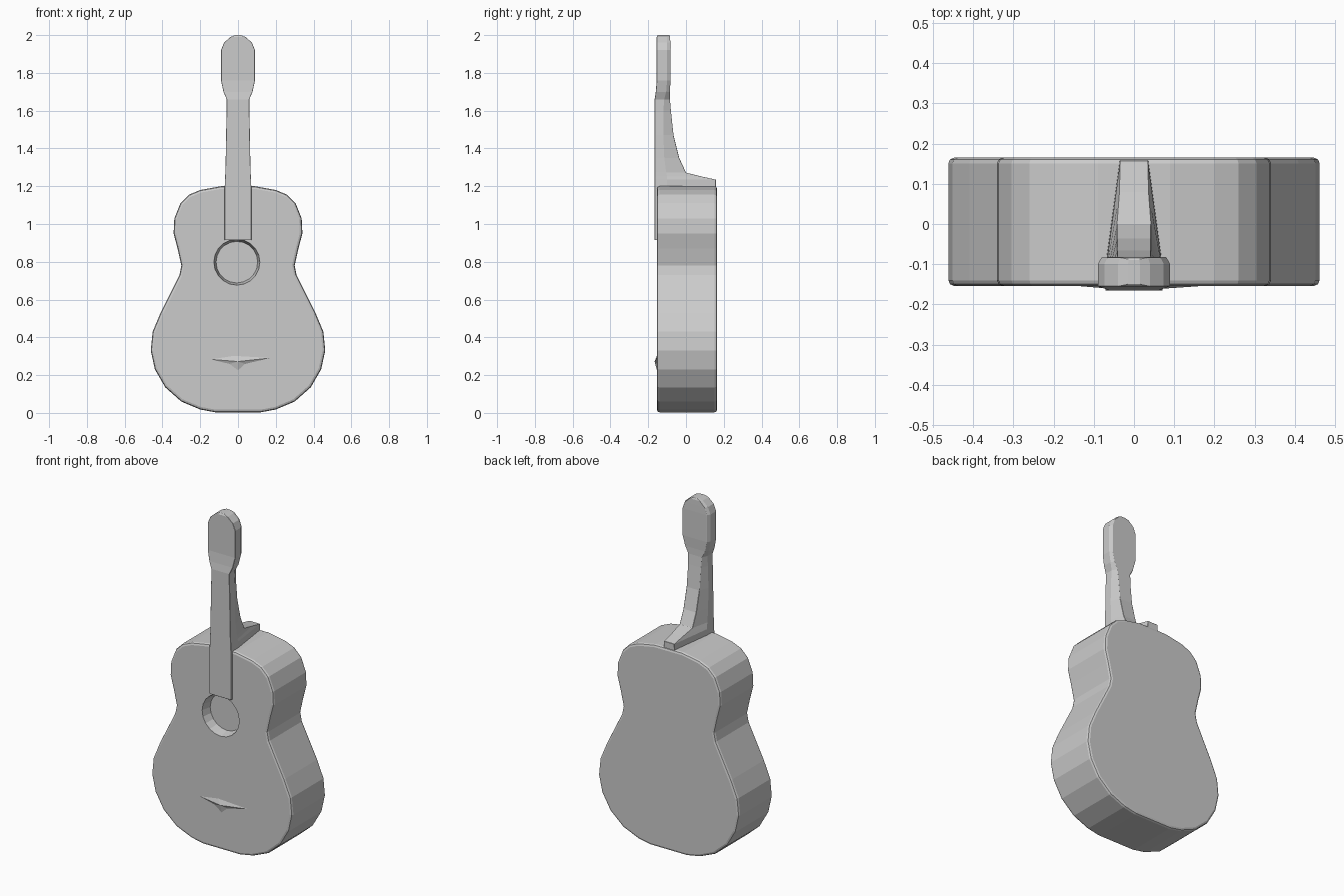
import bpy, bmesh, math
from mathutils import Matrix, Vector

old = bpy.data.objects.get("Cube")
if old:
    bpy.data.objects.remove(old)

# One plain grey for the whole instrument
grey = bpy.data.materials.new("plain_grey")
grey.use_nodes = True
grey.diffuse_color = (0.6, 0.6, 0.6, 1)
grey.node_tree.nodes["Principled BSDF"].inputs["Base Color"].default_value = (0.6, 0.6, 0.6, 1)


def make_object(name, bm):
    bmesh.ops.recalc_face_normals(bm, faces=bm.faces)
    mesh = bpy.data.meshes.new(name)
    bm.to_mesh(mesh)
    bm.free()
    mesh.materials.append(grey)
    obj = bpy.data.objects.new(name, mesh)
    bpy.context.collection.objects.link(obj)
    return obj


def loft(name, rings):
    """Skin closed rings of points and cap both ends."""
    bm = bmesh.new()
    loops = [[bm.verts.new(p) for p in ring] for ring in rings]
    for a, b in zip(loops, loops[1:]):
        for i in range(len(a)):
            j = (i + 1) % len(a)
            bm.faces.new((a[i], a[j], b[j], b[i]))
    bm.faces.new(loops[0])
    bm.faces.new(loops[-1])
    return make_object(name, bm)


def add_bevel(obj, width, segments, angle):
    bevel = obj.modifiers.new("soft_edges", "BEVEL")
    bevel.width = width
    bevel.segments = segments
    bevel.limit_method = "ANGLE"
    bevel.angle_limit = math.radians(angle)


# Body: mirrored half outline, extruded front to back
half = [(0.12, 0.003), (0.2, 0.018), (0.3, 0.06), (0.385, 0.135), (0.44, 0.23),
        (0.462, 0.33), (0.452, 0.43), (0.41, 0.53), (0.35, 0.65), (0.31, 0.73),
        (0.3, 0.78), (0.32, 0.87), (0.341, 0.95), (0.337, 1.03), (0.305, 1.11),
        (0.26, 1.155), (0.2, 1.18), (0.09, 1.2)]
outline = half + [(-x, z) for x, z in reversed(half)]
body = loft("body", [[(x, y, z) for x, z in outline] for y in (-0.154, 0.165)])
add_bevel(body, 0.014, 2, 50)

# Sound hole: shallow tapered recess cut into the front
bm = bmesh.new()
bmesh.ops.create_cone(bm, cap_ends=True, segments=20, radius1=0.134, radius2=0.11, depth=0.12)
bmesh.ops.transform(bm, verts=bm.verts, matrix=Matrix.Translation((-0.006, -0.155, 0.798))
                    @ Matrix.Rotation(math.radians(-90), 4, "X"))
cutter = make_object("sound_hole_cutter", bm)
cutter.hide_render = True
cut = body.modifiers.new("sound_hole", "BOOLEAN")
cut.operation = "DIFFERENCE"
cut.object = cutter
cut.solver = "EXACT"

# Bake the cut so that the cutter can go
bpy.context.view_layer.update()
baked = bpy.data.meshes.new_from_object(body.evaluated_get(bpy.context.evaluated_depsgraph_get()))
body.modifiers.clear()
body.data = baked
bpy.data.objects.remove(cutter)


# Neck, heel and headstock share a six-sided section stacked upward
def section(z, front_w, back_w, front_y, mid_y, back_y):
    right = [(front_w, front_y, z), (front_w, mid_y, z), (back_w, back_y, z)]
    return right + [(-x, y, h) for x, y, h in reversed(right)]


fingerboard = [section(z, 0.071, 0.071, -0.166, -0.14, -0.13) for z in (0.915, 1.17)]
neck = [section(*s) for s in (
    (1.18, 0.071, 0.036, -0.166, -0.1, 0.158),
    (1.235, 0.069, 0.034, -0.166, -0.1, 0.158),
    (1.252, 0.068, 0.036, -0.166, -0.1, 0.08),
    (1.272, 0.067, 0.042, -0.166, -0.105, 0.0),
    (1.35, 0.065, 0.042, -0.166, -0.115, -0.036),
    (1.47, 0.063, 0.042, -0.166, -0.12, -0.066),
    (1.6, 0.06, 0.042, -0.166, -0.12, -0.08),
    (1.66, 0.06, 0.045, -0.166, -0.115, -0.085))]
headstock = [section(*s) for s in (
    (1.7, 0.077, 0.065, -0.16, -0.105, -0.085),
    (1.76, 0.09, 0.08, -0.155, -0.1, -0.082),
    (1.92, 0.09, 0.08, -0.155, -0.1, -0.082),
    (1.96, 0.074, 0.066, -0.155, -0.1, -0.083),
    (1.99, 0.04, 0.035, -0.155, -0.1, -0.084),
    (2.0, 0.015, 0.013, -0.15, -0.1, -0.088))]
neck_obj = loft("neck_and_headstock", fingerboard + neck + headstock)
add_bevel(neck_obj, 0.006, 1, 50)

# Bridge: low faceted ridge on the lower front
bm = bmesh.new()
ring = [bm.verts.new((x, -0.15, z)) for x, z in (
    (-0.19, 0.287), (-0.03, 0.312), (0.23, 0.297), (0.05, 0.255), (0, 0.21), (-0.06, 0.255))]
peak = bm.verts.new((0, -0.166, 0.272))
for i, v in enumerate(ring):
    bm.faces.new((v, ring[(i + 1) % len(ring)], peak))
bm.faces.new(ring)
make_object("bridge", bm)
